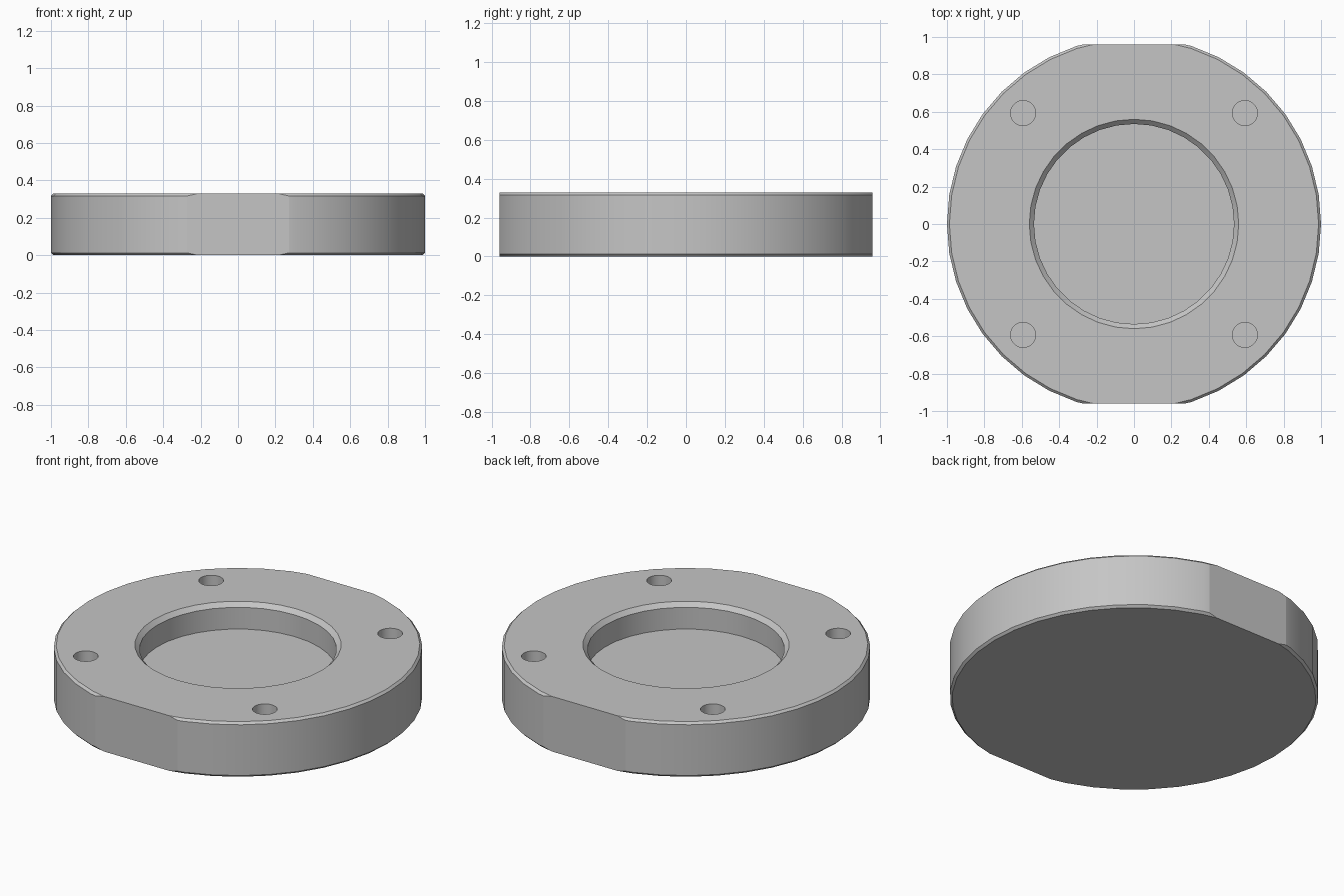
import bpy
import bmesh
from math import cos, sin, tau, radians

if "Cube" in bpy.data.objects:
    bpy.data.objects.remove(bpy.data.objects["Cube"])

HEIGHT = 0.33
FLAT_Y = 0.96       # distance of the two side flats from the centre
EDGE = 0.013        # chamfer on the outer rim
FLOOR = 0.175       # floor height of the pocket and holes
BORE, BORE_EDGE = 0.535, 0.025
HOLE, HOLE_POS = 0.067, 0.593

metal = bpy.data.materials.new("plain grey metal")
metal.use_nodes = True
grey = (0.56, 0.56, 0.56, 1)
metal.diffuse_color = grey
metal.node_tree.nodes["Principled BSDF"].inputs["Base Color"].default_value = grey


def lathe(name, profile, sides, centre=(0, 0), flats=False):
    """Closed solid from stacked rings of (radius, z)."""
    bm = bmesh.new()
    rings = [[bm.verts.new((centre[0] + r * cos(tau * i / sides),
                            centre[1] + r * sin(tau * i / sides), z))
              for i in range(sides)] for r, z in profile]
    for low, high in zip(rings, rings[1:]):
        for i in range(sides):
            j = (i + 1) % sides
            bm.faces.new((low[i], low[j], high[j], high[i]))
    bm.faces.new(rings[0][::-1])
    bm.faces.new(rings[-1])
    if flats:
        # Slice off front and back, then close the openings
        for side in (-1, 1):
            bmesh.ops.bisect_plane(bm, geom=bm.verts[:] + bm.edges[:] + bm.faces[:],
                                   plane_co=(0, side * FLAT_Y, 0),
                                   plane_no=(0, side, 0), clear_outer=True)
        bmesh.ops.holes_fill(bm, edges=[e for e in bm.edges if e.is_boundary], sides=0)
    bmesh.ops.recalc_face_normals(bm, faces=bm.faces)
    mesh = bpy.data.meshes.new(name)
    bm.to_mesh(mesh)
    bm.free()
    mesh.materials.append(metal)
    obj = bpy.data.objects.new(name, mesh)
    bpy.context.collection.objects.link(obj)
    return obj


# Chamfered disc with two flats
disc = lathe("flange_disc", [(1 - EDGE, 0), (1, EDGE), (1, HEIGHT - EDGE),
                             (1 - EDGE, HEIGHT)], 40, flats=True)

# Central pocket with a chamfered mouth, and four blind bolt holes
over = 0.05
cutters = [lathe("pocket_cutter", [(BORE, FLOOR), (BORE, HEIGHT - BORE_EDGE),
                                   (BORE + BORE_EDGE, HEIGHT),
                                   (BORE + BORE_EDGE, HEIGHT + over)], 36)]
for sx in (-1, 1):
    for sy in (-1, 1):
        cutters.append(lathe("bolt_hole_cutter", [(HOLE, FLOOR), (HOLE, HEIGHT + over)],
                             36, (sx * HOLE_POS, sy * HOLE_POS)))

bpy.ops.object.select_all(action="DESELECT")
disc.select_set(True)
bpy.context.view_layer.objects.active = disc
for cutter in cutters:
    cutter.hide_render = True
    mod = disc.modifiers.new("cut", "BOOLEAN")
    mod.operation = "DIFFERENCE"
    mod.solver = "EXACT"
    mod.object = cutter
    bpy.ops.object.modifier_apply(modifier=mod.name)
    bpy.data.objects.remove(cutter)

bpy.ops.object.shade_smooth_by_angle(angle=radians(12))
